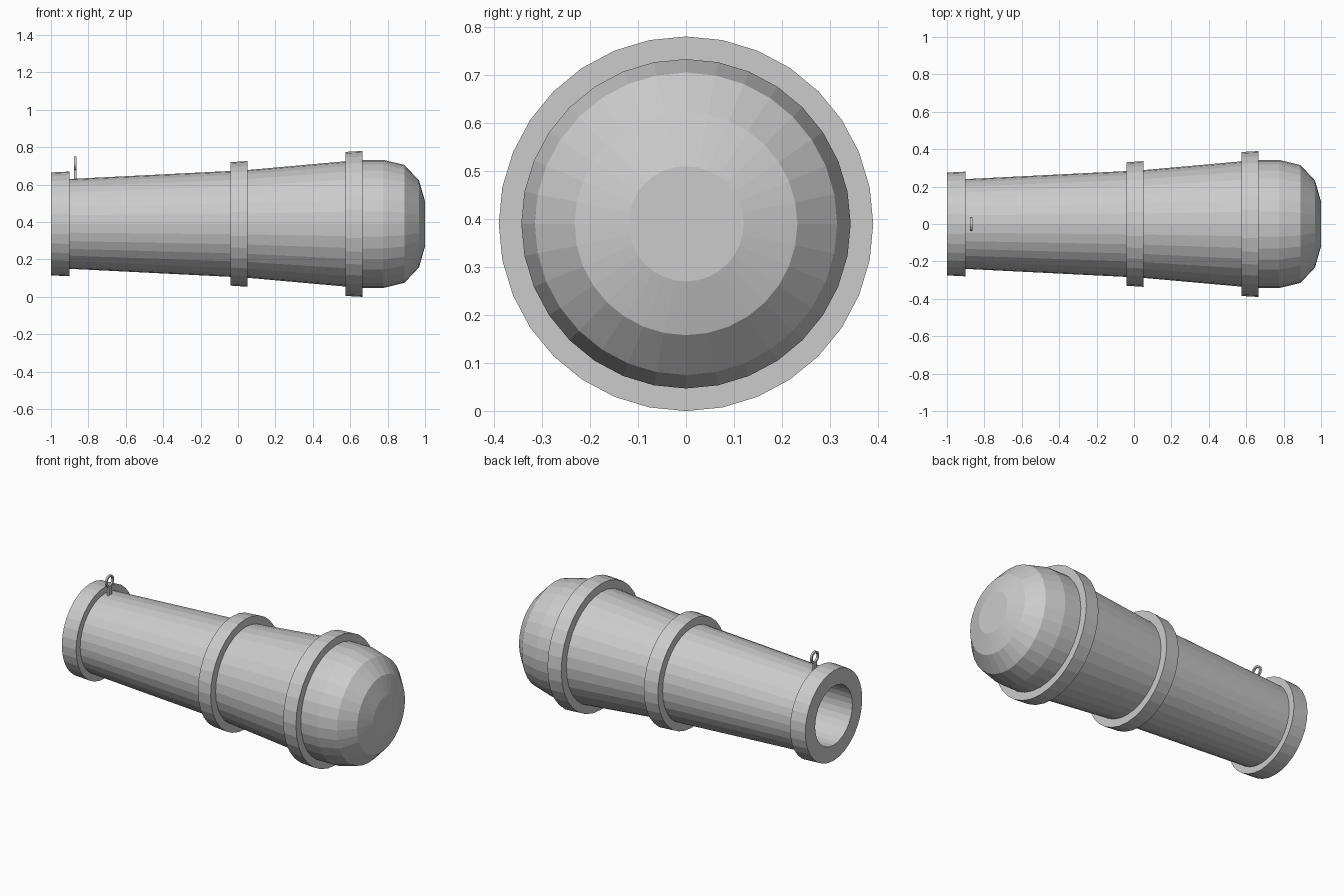
import bpy, bmesh
from math import sin, cos, pi

if "Cube" in bpy.data.objects:
    bpy.data.objects.remove(bpy.data.objects["Cube"])

AXIS_Z = 0.39
SIDES = 32


def finish(bm, name):
    bmesh.ops.recalc_face_normals(bm, faces=bm.faces)
    mesh = bpy.data.meshes.new(name)
    bm.to_mesh(mesh)
    bm.free()
    obj = bpy.data.objects.new(name, mesh)
    bpy.context.collection.objects.link(obj)
    return obj


def lathe(name, profile, sides, centre, closed=False):
    """Turn (x, radius) points around a line parallel to x; flat end caps unless closed."""
    bm = bmesh.new()
    rings = []
    for x, r in profile:
        rings.append([bm.verts.new((centre[0] + x,
                                    centre[1] + r * sin(2 * pi * i / sides),
                                    centre[2] + r * cos(2 * pi * i / sides)))
                      for i in range(sides)])
    pairs = list(zip(rings, rings[1:]))
    if closed:
        pairs.append((rings[-1], rings[0]))
    for a, b in pairs:
        for i in range(sides):
            j = (i + 1) % sides
            bm.faces.new((a[i], a[j], b[j], b[i]))
    if not closed:
        bm.faces.new(rings[0])
        bm.faces.new(rings[-1])
    return finish(bm, name)


# Barrel: bore, muzzle band, taper, middle band, taper, rear band, rounded breech
lathe("cannon_barrel", [
    (0.55, 0.18), (-1.0, 0.18),
    (-1.0, 0.275), (-0.9, 0.28), (-0.9, 0.24),
    (-0.04, 0.283), (-0.04, 0.33), (0.05, 0.336), (0.05, 0.288),
    (0.575, 0.335), (0.575, 0.385), (0.665, 0.39), (0.665, 0.343),
    (0.775, 0.343), (0.89, 0.315), (0.968, 0.232), (1.0, 0.12),
], SIDES, (0, 0, AXIS_Z))

# Sight ring standing across the barrel near the muzzle
SIGHT_X = -0.87
lathe("sight_ring", [(-0.006, 0.026), (-0.006, 0.037), (0.006, 0.037), (0.006, 0.026)],
      16, (SIGHT_X, 0, 0.713), closed=True)

# Short post carrying the sight ring
bm = bmesh.new()
bmesh.ops.create_cube(bm, size=1)
bmesh.ops.scale(bm, vec=(0.012, 0.03, 0.07), verts=bm.verts)
bmesh.ops.translate(bm, vec=(SIGHT_X, 0, 0.65), verts=bm.verts)
finish(bm, "sight_post")
